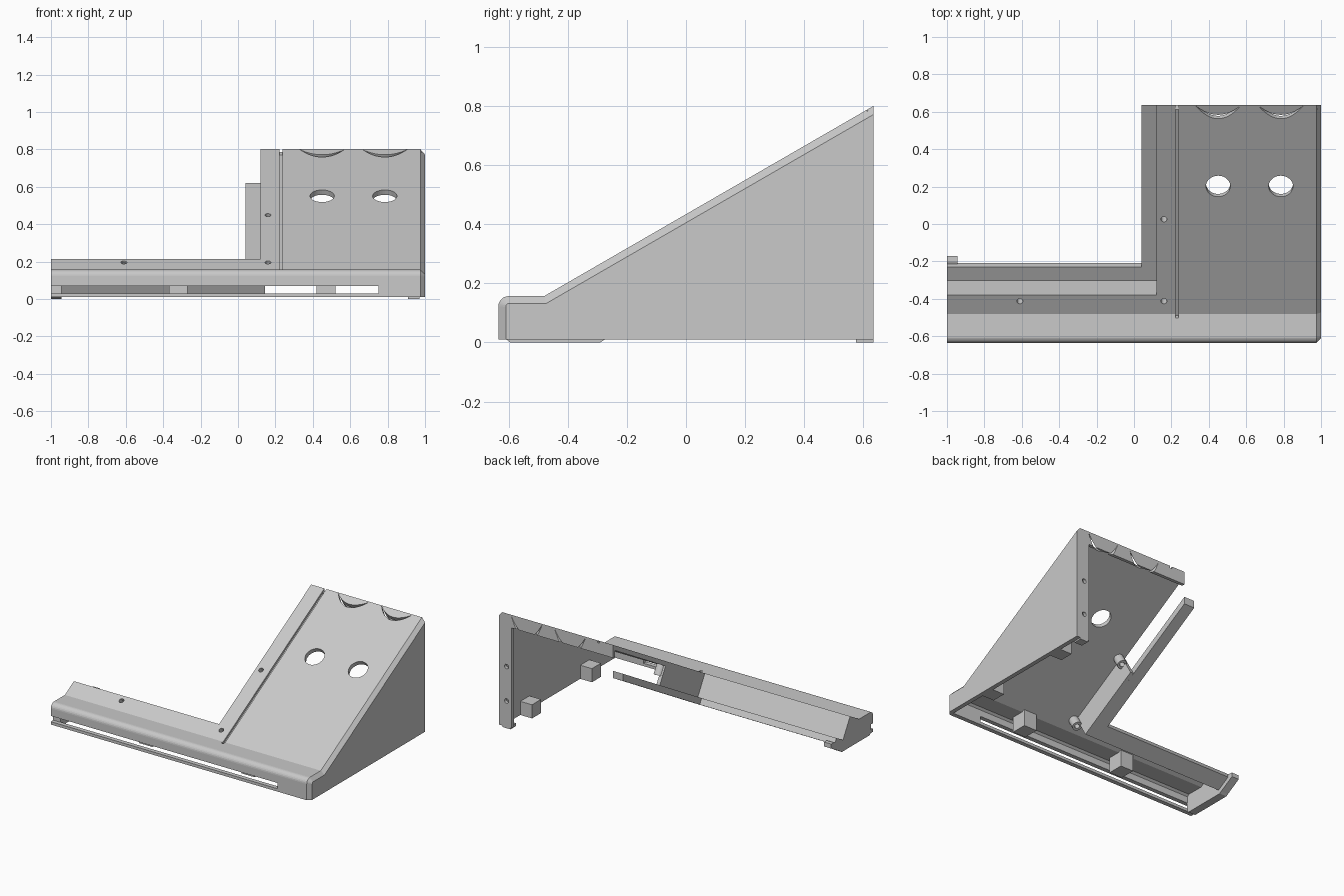
import bpy, bmesh
from math import radians, cos, sin, tan, pi
from mathutils import Matrix

if "Cube" in bpy.data.objects:
    bpy.data.objects.remove(bpy.data.objects["Cube"], do_unlink=True)

grey = bpy.data.materials.new("plain_grey")
grey.use_nodes = True
COLOUR = (0.585, 0.585, 0.585, 1)
grey.diffuse_color = COLOUR
grey.node_tree.nodes["Principled BSDF"].inputs["Base Color"].default_value = COLOUR

# Slope frame: x across, y up the slope, z out of the panel
TILT = radians(30)
SLOPE = Matrix.Translation((0, -0.48, 0.157)) @ Matrix.Rotation(TILT, 4, 'X')
# Side frame: local x, y, z become world y, z, x
SIDE = Matrix(((0, 0, 1, 0), (1, 0, 0, 0), (0, 1, 0, 0), (0, 0, 0, 1)))
BACK = Matrix.Rotation(radians(90), 4, 'X')
WORLD = Matrix.Identity(4)


def prism(name, pts, lo, hi, frame=WORLD):
    """Extrude a 2D outline along the frame's z axis."""
    bm = bmesh.new()
    low = [bm.verts.new((a, b, lo)) for a, b in pts]
    high = [bm.verts.new((a, b, hi)) for a, b in pts]
    bm.faces.new(low)
    bm.faces.new(high)
    for i in range(len(pts)):
        bm.faces.new((low[i - 1], low[i], high[i], high[i - 1]))
    bm.transform(frame)
    bmesh.ops.recalc_face_normals(bm, faces=bm.faces)
    mesh = bpy.data.meshes.new(name)
    bm.to_mesh(mesh)
    bm.free()
    mesh.materials.append(grey)
    obj = bpy.data.objects.new(name, mesh)
    bpy.context.collection.objects.link(obj)
    return obj


def box(name, x, y, z, frame=WORLD):
    pts = [(x[0], y[0]), (x[1], y[0]), (x[1], y[1]), (x[0], y[1])]
    return prism(name, pts, z[0], z[1], frame)


def circle(cx, cy, r, n=32):
    return [(cx + r * cos(2 * pi * i / n), cy + r * sin(2 * pi * i / n)) for i in range(n)]


def cut(target, cutters):
    """Subtract the cutters, bake the result and remove them."""
    for c in cutters:
        c.hide_render = True
        mod = target.modifiers.new("cut", 'BOOLEAN')
        mod.operation, mod.solver, mod.object = 'DIFFERENCE', 'EXACT', c
    bpy.context.view_layer.update()
    graph = bpy.context.evaluated_depsgraph_get()
    baked = bpy.data.meshes.new_from_object(target.evaluated_get(graph))
    target.modifiers.clear()
    target.data = baked
    for c in cutters:
        bpy.data.objects.remove(c, do_unlink=True)


def up(y):
    """Distance up the slope for a y position on the panel face."""
    return (y + 0.48) / cos(TILT)


def slope_z(y, drop=0):
    """Height of the sloped face at y, lowered by drop."""
    return 0.157 + (y + 0.48) * tan(TILT) - drop


def arc_slots():
    """Crescent cutters at the panel's top edge."""
    steps = [i / 12 - 1 for i in range(25)]
    top = up(0.635) - 0.003
    slots = []
    for x in (0.45, 0.785):
        outer = [(x + 0.12 * t, top - 0.08 * (1 - t * t)) for t in steps]
        inner = [(x + 0.12 * t, top - 0.056 * (1 - t * t)) for t in steps[-2:0:-1]]
        slots.append(prism("arc_slot", outer + inner, -0.12, 0.1, SLOPE))
    return slots


# Outer profile: rounded front lip, then the long slope
R = 0.035
lip = [(-0.635 + R - R * cos(a), 0.157 - R + R * sin(a))
       for a in (radians(15 * i) for i in range(7))]
outline = [(-0.635, 0.01)] + lip + [(-0.48, 0.157), (0.635, slope_z(0.635))]

# Bent sheet forming the front, lip and sloped panel
panel = prism("bent_panel", outline + [
    (0.635, slope_z(0.635, 0.035)), (-0.472, 0.127), (-0.59, 0.127), (-0.605, 0.115),
    (-0.605, 0.01)], -1, 0.974, SIDE)
HOLES = [(0.16, 0.025), (0.16, -0.413), (-0.61, -0.413)]
cutters = [
    box("screen_opening", (-1.2, 0.12), (up(-0.38), 2), (-0.9, 0.4), SLOPE),
    box("front_slot", (-1.1, 0.75), (-0.7, -0.58), (0.03, 0.07)),
    box("panel_groove", (0.222, 0.238), (-0.02, 1.5), (-0.015, 0.1), SLOPE),
    prism("pin_hole", circle(-0.62, 0.085, 0.008, 12), 0.222, 0.238, SIDE)]
cutters += [prism("button_hole", circle(x, up(0.202), 0.065), -0.08, 0.1, SLOPE)
            for x in (0.45, 0.785)]
cutters += [prism("screw_hole", circle(x, up(y), 0.016, 16), -0.1, 0.1, SLOPE)
            for x, y in HOLES]
cut(panel, cutters + arc_slots())

# Side wall, chamfered along its outer rim
wall = prism("side_wall", outline + [(0.635, 0.01)], 0.97, 1, SIDE)
bm = bmesh.new()
bm.from_mesh(wall.data)
rim = [e for e in bm.edges
       if all(v.co.x > 0.99 for v in e.verts)
       and not all(v.co.z < 0.02 for v in e.verts)
       and not all(v.co.y > 0.63 for v in e.verts)]
bmesh.ops.bevel(bm, geom=rim, offset=0.025, segments=1, affect='EDGES')
bm.to_mesh(wall.data)
bm.free()

# Back flanges: one under the top edge, one along the side
top_flange = box("top_flange", (0.12, 0.98), (0.612, 0.635), (0.71, 0.785))
cut(top_flange, arc_slots())
side_flange = box("side_flange", (0.9, 0.98), (0.612, 0.635), (0.01, 0.75))
cut(side_flange, [prism("flange_hole", circle(0.94, z, 0.016, 16), -0.7, -0.5, BACK)
                  for z in (0.19, 0.43)])

# Recessed frame that holds the screen
edge = up(-0.38)
box("frame_front_wall", (-1, 0.145), (edge - 0.025, edge), (-0.2, -0.01), SLOPE)
box("frame_side_wall", (0.12, 0.145), (edge - 0.02, 0.6), (-0.2, -0.01), SLOPE)
box("frame_front_ledge", (-1, 0.13), (edge, edge + 0.083), (-0.2, -0.157), SLOPE)
prism("frame_side_ledge", [(y, slope_z(y, drop)) for y, drop in
                           ((-0.27, 0.181), (0.635, 0.181), (0.635, 0.231), (-0.27, 0.231))],
      0.04, 0.12, SIDE)

# Screw bosses under the small holes
for x, y in HOLES:
    boss = prism("screw_boss", circle(x, up(y), 0.032, 24), -0.1, -0.025, SLOPE)
    cut(boss, [prism("boss_bore", circle(x, up(y), 0.016, 16), -0.2, 0.1, SLOPE)])

# Joining rib at the open end, with a tab reaching past the ledge
prism("end_rib", [(-0.608, 0.01), (-0.595, 0), (-0.29, 0), (-0.275, 0.01), (-0.17, 0.07),
                  (-0.172, 0.1), (-0.2, 0.1), (-0.29, 0.055), (-0.375, 0.19),
                  (-0.47, 0.135), (-0.608, 0.125)], -1, -0.945, SIDE)

# Mounting blocks and rear foot
for x in (-0.32, 0.47):
    box("front_block", (x - 0.05, x + 0.05), (-0.56, -0.45), (0.02, 0.135))
for y in (-0.27, 0.39):
    box("side_block", (0.88, 0.98), (y - 0.05, y + 0.05), (0.01, 0.105))
box("rear_foot", (0.91, 0.97), (0.575, 0.635), (0, 0.02))
